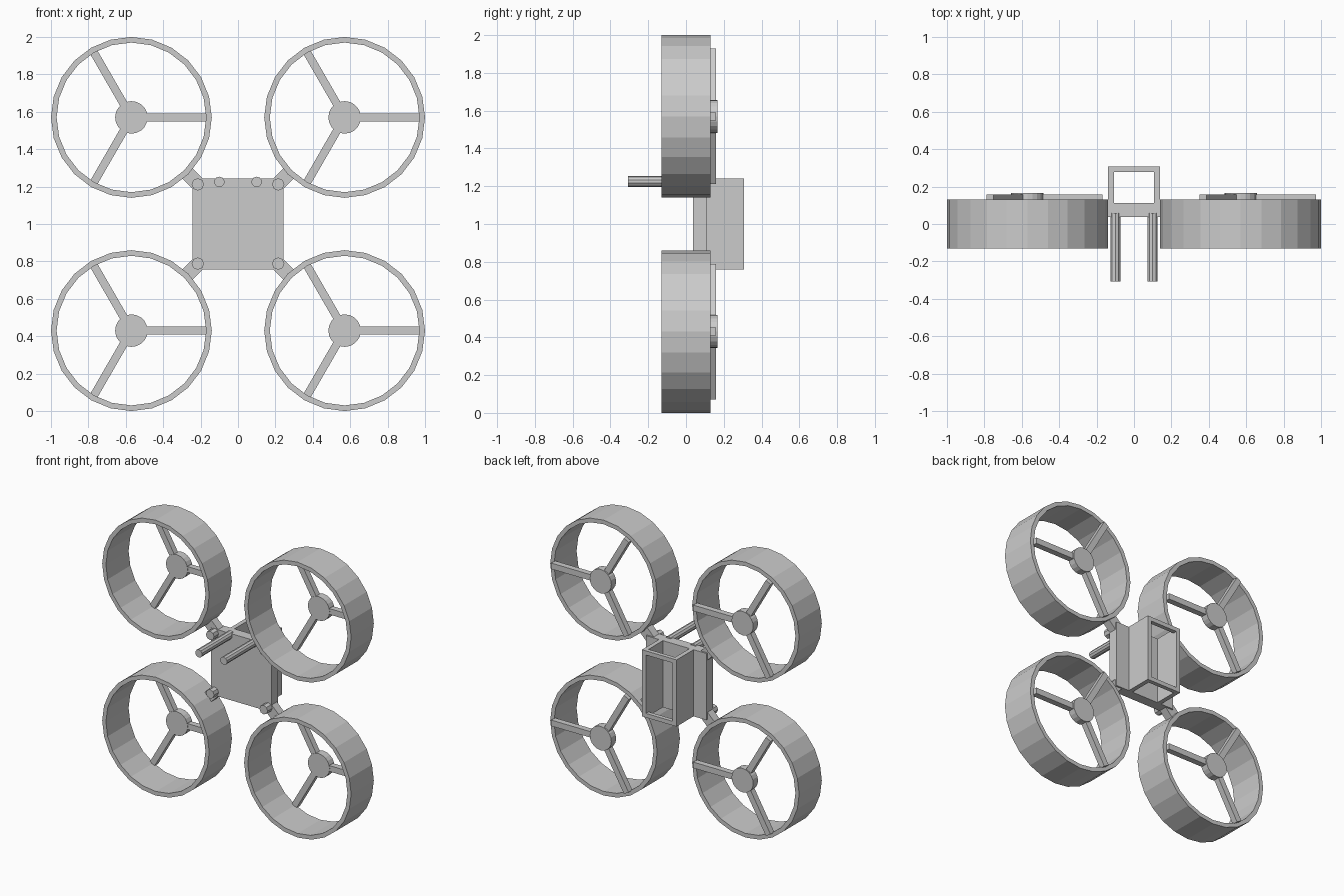
import bpy, bmesh, math
from mathutils import Matrix, Vector

if "Cube" in bpy.data.objects:
    bpy.data.objects.remove(bpy.data.objects["Cube"])

CZ = 1.0      # height of the airframe centre
ROTOR = 0.57  # rotor offset from the centre in x and z


def finish(bm, name):
    bmesh.ops.recalc_face_normals(bm, faces=bm.faces)
    mesh = bpy.data.meshes.new(name)
    bm.to_mesh(mesh)
    bm.free()
    obj = bpy.data.objects.new(name, mesh)
    bpy.context.collection.objects.link(obj)
    return obj


def add_box(bm, lo, hi, matrix=Matrix()):
    lo, hi = Vector(lo), Vector(hi)
    m = matrix @ Matrix.Translation((lo + hi) / 2) @ Matrix.Diagonal((*(hi - lo), 1))
    bmesh.ops.create_cube(bm, size=1, matrix=m)


def add_rod(bm, x, z, radius, y0, y1, sides):
    # cylinder lying along y
    m = Matrix.Translation((x, (y0 + y1) / 2, z)) @ Matrix.Rotation(math.pi / 2, 4, 'X')
    bmesh.ops.create_cone(bm, cap_ends=True, segments=sides, radius1=radius,
                          radius2=radius, depth=y1 - y0, matrix=m)


def add_ring(bm, x, z, outer, inner, y0, y1, sides):
    # sweep a rectangular section round the y axis
    section = [(outer, y0), (outer, y1), (inner, y1), (inner, y0)]
    rows = []
    for i in range(sides):
        a = 2 * math.pi * i / sides
        rows.append([bm.verts.new((x + r * math.cos(a), y, z + r * math.sin(a)))
                     for r, y in section])
    for i in range(sides):
        p, q = rows[i], rows[(i + 1) % sides]
        for j in range(4):
            k = (j + 1) % 4
            bm.faces.new((p[j], p[k], q[k], q[j]))


for side, sx in (("left", -1), ("right", 1)):
    for level, sz in (("lower", -1), ("upper", 1)):
        tag = f"{level}_{side}"
        x, z = sx * ROTOR, CZ + sz * ROTOR

        # rotor duct
        bm = bmesh.new()
        add_ring(bm, x, z, 0.43, 0.40, -0.13, 0.13, 24)
        finish(bm, "duct_" + tag)

        # motor hub
        bm = bmesh.new()
        add_rod(bm, x, z, 0.087, 0.112, 0.167, 20)
        finish(bm, "hub_" + tag)

        # three spokes
        bm = bmesh.new()
        for i in range(3):
            m = Matrix.Translation((x, 0, z)) @ Matrix.Rotation(-i * 2 * math.pi / 3, 4, 'Y')
            add_box(bm, (0.06, 0.115, -0.0215), (0.402, 0.158, 0.0215), m)
        finish(bm, "spokes_" + tag)

        # diagonal arm from body to duct
        bm = bmesh.new()
        m = Matrix.Translation((0, 0, CZ)) @ Matrix.Rotation(-math.atan2(sz, sx), 4, 'Y')
        add_box(bm, (0.26, 0.04, -0.038), (0.385, 0.10, 0.038), m)
        finish(bm, "arm_" + tag)

        # corner bolt
        bm = bmesh.new()
        add_rod(bm, sx * 0.215, CZ + sz * 0.212, 0.033, -0.014, 0.05, 8)
        finish(bm, "bolt_" + tag)

    # forward barrel rod
    bm = bmesh.new()
    add_rod(bm, sx * 0.10, CZ + 0.225, 0.028, -0.308, 0.06, 10)
    finish(bm, "front_rod_" + side)

# body plate
bm = bmesh.new()
add_box(bm, (-0.243, 0.038, CZ - 0.242), (0.243, 0.112, CZ + 0.242))
finish(bm, "body_plate")

# rear bay: two side walls, with rails framing the open back
bm = bmesh.new()
for s in (-1, 1):
    xs = sorted((s * 0.107, s * 0.139))
    add_box(bm, (xs[0], 0.112, CZ - 0.242), (xs[1], 0.307, CZ + 0.242))
    zs = sorted((CZ + s * 0.212, CZ + s * 0.242))
    add_box(bm, (-0.107, 0.277, zs[0]), (0.107, 0.307, zs[1]))
finish(bm, "rear_bay")
